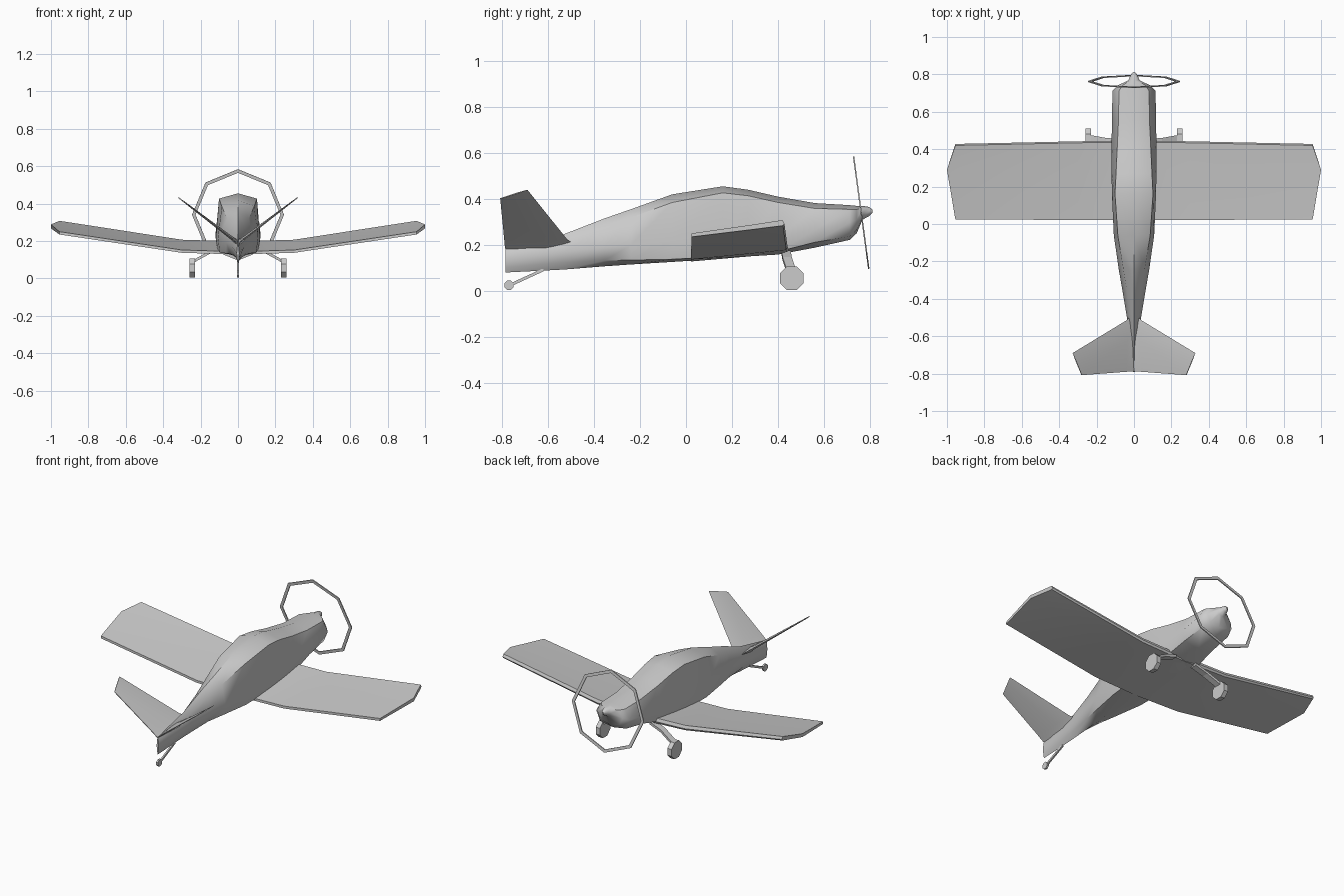
import bpy, bmesh, math
from mathutils import Vector, Matrix

if "Cube" in bpy.data.objects:
    bpy.data.objects.remove(bpy.data.objects["Cube"])


def finish(bm, name, smooth=None):
    bmesh.ops.recalc_face_normals(bm, faces=bm.faces)
    me = bpy.data.meshes.new(name)
    bm.to_mesh(me)
    bm.free()
    ob = bpy.data.objects.new(name, me)
    bpy.context.collection.objects.link(ob)
    if smooth:
        bpy.ops.object.select_all(action='DESELECT')
        ob.select_set(True)
        bpy.context.view_layer.objects.active = ob
        bpy.ops.object.shade_smooth_by_angle(angle=math.radians(smooth))
    return ob


def loft(name, rings, smooth=None, closed=False):
    """Skin a series of equal-length point loops, capping the ends."""
    bm = bmesh.new()
    vs = [[bm.verts.new(p) for p in r] for r in rings]
    n = len(vs[0])
    pairs = list(zip(vs, vs[1:])) + ([(vs[-1], vs[0])] if closed else [])
    for a, b in pairs:
        for i in range(n):
            j = (i + 1) % n
            bm.faces.new((a[i], a[j], b[j], b[i]))
    if not closed:
        bm.faces.new(vs[0])
        bm.faces.new(vs[-1])
    return finish(bm, name, smooth)


def wheel(name, centre, radius, width, sides):
    bm = bmesh.new()
    m = (Matrix.Translation(centre) @ Matrix.Rotation(math.pi / 2, 4, 'Y')
         @ Matrix.Rotation(math.pi / sides, 4, 'Z'))
    bmesh.ops.create_cone(bm, cap_ends=True, segments=sides, radius1=radius,
                          radius2=radius, depth=width, matrix=m)
    return finish(bm, name)


# Fuselage: y, half width, top z, bottom z, shoulder width/drop, side level, belly width/level
stations = [
    (.812, .006, .352, .340, .7, .15, .5, .7, .85),
    (.797, .018, .365, .325, .7, .15, .5, .7, .85),
    (.768, .030, .370, .310, .7, .15, .5, .7, .85),
    (.742, .085, .370, .250, .7, .13, .5, .75, .88),
    (.712, .115, .373, .222, .7, .12, .5, .78, .9),
    (.56, .118, .382, .188, .7, .12, .6, .82, .88),
    (.40, .120, .410, .158, .75, .10, .7, .9, .95),
    (.27, .120, .440, .150, .8, .09, .75, .93, .97),
    (.16, .118, .455, .140, .86, .09, .75, .93, .97),
    (-.06, .108, .420, .126, .8, .12, .7, .9, .96),
    (-.24, .082, .355, .115, .7, .15, .65, .8, .92),
    (-.355, .062, .315, .107, .62, .18, .6, .7, .88),
    (-.53, .033, .247, .093, .6, .20, .5, .6, .8),
    (-.785, .007, .190, .080, .6, .20, .5, .6, .8)]
rings = []
for y, w, zt, zb, a, s, m, b, l in stations:
    h = zt - zb
    half = [(a * w, zt - s * h), (w, zt - m * h), (b * w, zt - l * h)]
    rings.append([(0, y, zt)] + [(x, y, z) for x, z in half] + [(0, y, zb)]
                 + [(-x, y, z) for x, z in reversed(half)])
loft("fuselage", rings, 45)

# Wing: x, tip point x, trailing y, bottom z, top z, leading y, bottom z, top z
wing = []
half = [(0, 0, .022, .128, .143, .447, .165, .198),
        (.3, .3, .022, .137, .152, .442, .178, .207),
        (.955, 1.0, .024, .235, .250, .428, .284, .308)]
for sgn, part in ((-1, half[:0:-1]), (1, half)):
    for x, xm, yt, tb, tt, yl, lb, lt in part:
        k = (.29 - yt) / (yl - yt)
        x, xm = x * sgn, xm * sgn
        wing.append([(x, yt, tb), (x, yt, tt), (xm, .29, tt + k * (lt - tt)),
                     (x, yl - .008, lt), (x, yl, (lt + lb) / 2 - .003), (x, yl - .006, lb),
                     (xm, .29, tb + k * (lb - tb))])
loft("wing", wing, 20)

# V tail fins
for sgn, side in ((1, "right"), (-1, "left")):
    lead = [Vector((0, -.475, .195)), Vector((.04, -.515, .222)), Vector((.328, -.69, .44))]
    trail = [Vector((0, -.787, .185)), Vector((.04, -.79, .218)), Vector((.28, -.808, .402))]
    nrm = Vector((-.61, 0, .79))
    fin = []
    for le, te, t in zip(lead, trail, (.014, .009, .003)):
        mid = le.lerp(te, .4)
        pts = [le, mid + nrm * t, te + nrm * .002, te - nrm * .002, mid - nrm * t]
        fin.append([(p.x * sgn, p.y, p.z) for p in pts])
    loft(side + "_tail_fin", fin, 40)

    # Main undercarriage
    leg = [[(sgn * x, y + dy, z + dz) for dy, dz in
            ((-.02, -.008), (.02, -.008), (.02, .008), (-.02, .008))]
           for x, y, z in ((.07, .435, .168), (.15, .44, .14), (.232, .455, .095), (.25, .46, .055))]
    loft(side + "_gear_leg", leg)
    wheel(side + "_wheel", (sgn * .245, .46, .055), .055, .028, 8)

# Tail wheel and strut
loft("tail_strut", [[(dx, y, z + dz) for dx, dz in
     ((-.005, -.007), (.005, -.007), (.005, .007), (-.005, .007))]
     for y, z in ((-.62, .092), (-.768, .024))])
wheel("tail_wheel", (0, -.77, .025), .022, .012, 8)

# Octagonal propeller disc ring, tilted with the nose
tilt = Matrix.Translation((0, .762, .34)) @ Matrix.Rotation(math.radians(7.7), 4, 'X')
loft("propeller_ring", [[tilt @ Vector((r * math.cos(i * math.pi / 4), d, r * math.sin(i * math.pi / 4)))
     for r, d in ((.246, -.003), (.246, .003), (.227, .003), (.227, -.003))]
     for i in range(8)], closed=True)
